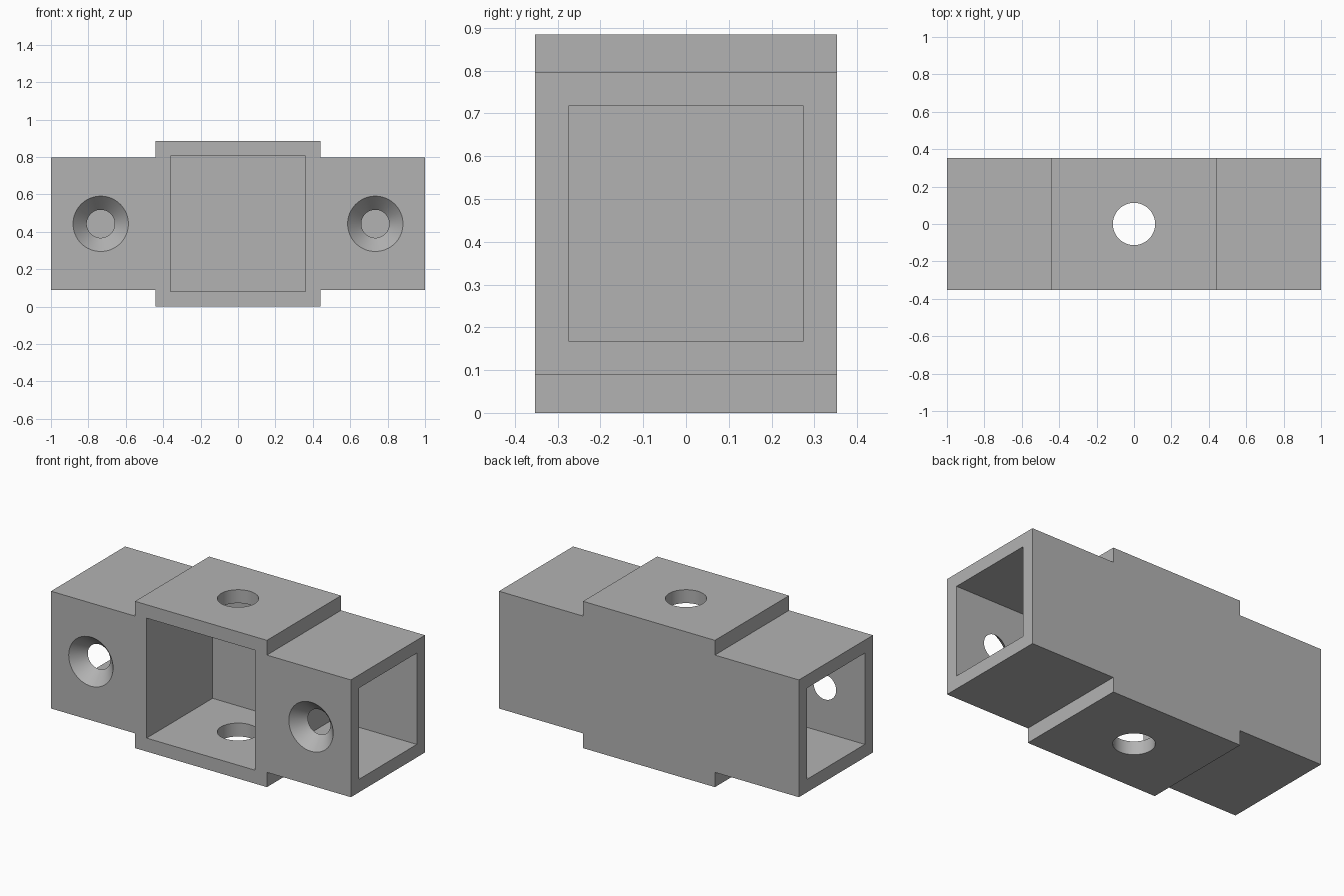
import bpy, bmesh, math
from mathutils import Matrix, Vector

if "Cube" in bpy.data.objects:
    bpy.data.objects.remove(bpy.data.objects["Cube"], do_unlink=True)

HALF_Y, WALL = 0.353, 0.078
MID_Z = 0.4425

grey = bpy.data.materials.new("plain_grey")
grey.use_nodes = True
grey.diffuse_color = (0.45, 0.45, 0.45, 1)
grey.node_tree.nodes["Principled BSDF"].inputs["Base Color"].default_value = (0.45, 0.45, 0.45, 1)


def finish(name, bm):
    bmesh.ops.recalc_face_normals(bm, faces=bm.faces)
    mesh = bpy.data.meshes.new(name)
    bm.to_mesh(mesh)
    bm.free()
    mesh.materials.append(grey)
    obj = bpy.data.objects.new(name, mesh)
    bpy.context.collection.objects.link(obj)
    return obj


def box(name, lo, hi):
    lo, hi = Vector(lo), Vector(hi)
    bm = bmesh.new()
    bmesh.ops.create_cube(bm, size=1, matrix=Matrix.Translation((lo + hi) / 2)
                          @ Matrix.Diagonal((hi - lo).to_4d()))
    return finish(name, bm)


def cone(name, r1, r2, depth, matrix):
    bm = bmesh.new()
    bmesh.ops.create_cone(bm, cap_ends=True, segments=64, radius1=r1, radius2=r2,
                          depth=depth, matrix=matrix)
    return finish(name, bm)


# Body: stepped front outline extruded through the depth
quarter = [(1, 0.3535), (0.44, 0.3535), (0.44, 0.4425)]
outline = quarter + [(-x, z) for x, z in reversed(quarter)]
outline += [(-x, -z) for x, z in outline]
bm = bmesh.new()
face = bm.faces.new([bm.verts.new((x, -HALF_Y, MID_Z + z)) for x, z in outline])
extruded = bmesh.ops.extrude_face_region(bm, geom=[face])["geom"]
bmesh.ops.translate(bm, vec=(0, 2 * HALF_Y, 0),
                    verts=[v for v in extruded if isinstance(v, bmesh.types.BMVert)])
body = finish("bracket_body", bm)

# Central pocket, open at the front
cutters = [box("centre_pocket_cutter", (-0.362, -0.6, 0.081), (0.362, 0.275, 0.804))]

# End pockets and countersunk screw holes
slope = 0.073 / WALL
for side, label in ((-1, "right"), (1, "left")):
    x0, x1 = sorted((side * 0.44, side * 1.2))
    cutters.append(box(label + "_pocket_cutter", (x0, -0.275, 0.1675), (x1, 0.275, 0.7175)))
    y0, y1 = -HALF_Y - 0.1, -0.275 + 0.02
    place = (Matrix.Translation((side * 0.734, (y0 + y1) / 2, MID_Z))
             @ Matrix.Rotation(-math.pi / 2, 4, "X"))
    cutters.append(cone(label + "_countersink_cutter", 0.148 + 0.1 * slope,
                        0.075 - 0.02 * slope, y1 - y0, place))

# Vertical hole through the top and bottom walls
cutters.append(cone("vertical_hole_cutter", 0.113, 0.113, 2,
                    Matrix.Translation((0, 0, MID_Z))))

# Cut everything out of the body
bpy.context.view_layer.objects.active = body
for cutter in cutters:
    cutter.hide_render = True
    mod = body.modifiers.new(cutter.name, "BOOLEAN")
    mod.operation = "DIFFERENCE"
    mod.solver = "EXACT"
    mod.object = cutter
    bpy.ops.object.modifier_apply(modifier=mod.name)
    bpy.data.objects.remove(cutter, do_unlink=True)

bpy.ops.object.select_all(action="DESELECT")
body.select_set(True)
bpy.ops.object.shade_smooth_by_angle(angle=math.radians(30))
